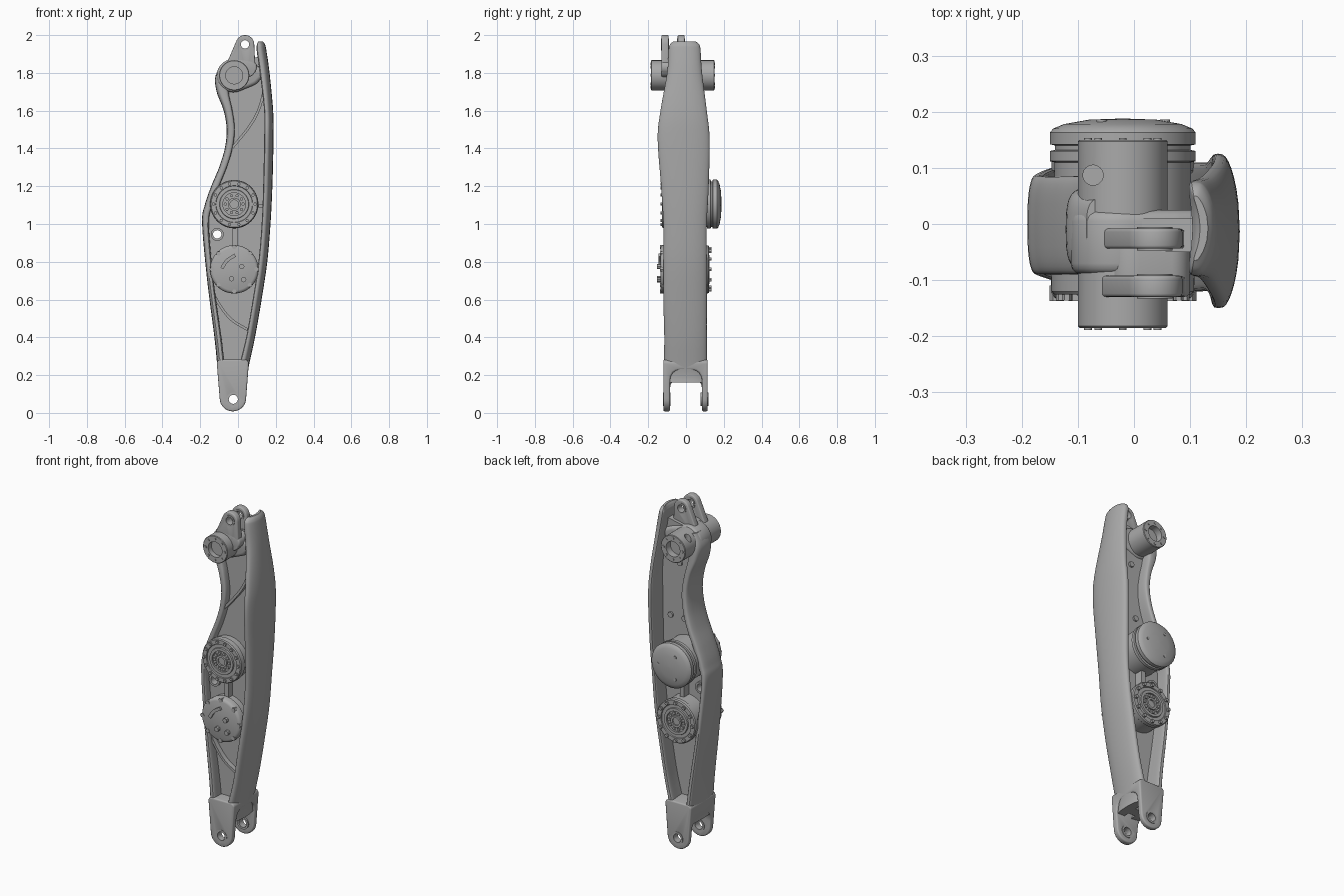
import bpy, bmesh, math
from mathutils import Vector
from mathutils.geometry import convex_hull_2d

cube = bpy.data.objects.get("Cube")
if cube:
    bpy.data.objects.remove(cube)

metal = bpy.data.materials.new("satin grey metal")
GREY = (0.4, 0.4, 0.4, 1)
metal.use_nodes = True
metal.diffuse_color = GREY
metal.node_tree.nodes["Principled BSDF"].inputs["Base Color"].default_value = GREY


def finish(name, bm):
    bmesh.ops.recalc_face_normals(bm, faces=bm.faces)
    mesh = bpy.data.meshes.new(name)
    bm.to_mesh(mesh)
    bm.free()
    mesh.materials.append(metal)
    ob = bpy.data.objects.new(name, mesh)
    bpy.context.collection.objects.link(ob)
    return ob


def skin(name, rings, closed=False):
    """Join rings of points into a tube, capped unless closed."""
    bm = bmesh.new()
    loops = [[bm.verts.new(p) for p in r] for r in rings]
    for a, b in zip(loops, loops[1:]):
        for i in range(len(a)):
            j = (i + 1) % len(a)
            bm.faces.new((a[i], a[j], b[j], b[i]))
    if not closed:
        bm.faces.new(loops[0])
        bm.faces.new(loops[-1])
    return finish(name, bm)


def prism(name, profile, y0, y1):
    return skin(name, [[(x, y, z) for x, z in profile] for y in (y0, y1)])


def circle(x, z, r, n=32):
    return [(x + r * math.cos(math.tau * i / n), z + r * math.sin(math.tau * i / n)) for i in range(n)]


def hull(*discs):
    pts = [Vector(p) for d in discs for p in circle(*d)]
    return [tuple(pts[i]) for i in convex_hull_2d(pts)]


def rod(name, x, z, r, y0, y1, n=32):
    return prism(name, circle(x, z, r, n), y0, y1)


def lathe(name, x, z, profile, n=64):
    """Revolve (radius, y) points about a y-aligned axis."""
    return skin(name, [[(px, y, pz) for px, pz in circle(x, z, r, n)] for r, y in profile])


def apply_mod(ob, kind, **settings):
    mod = ob.modifiers.new(kind.lower(), kind)
    for key, value in settings.items():
        setattr(mod, key, value)
    bpy.context.view_layer.objects.active = ob
    bpy.ops.object.modifier_apply(modifier=mod.name)


def cut(ob, cutter):
    cutter.hide_render = True
    apply_mod(ob, 'BOOLEAN', operation='DIFFERENCE', object=cutter, solver='EXACT')
    bpy.data.objects.remove(cutter)


def soften(ob, width):
    apply_mod(ob, 'BEVEL', width=width, segments=3, limit_method='ANGLE', angle_limit=math.radians(40))


def spline(rows, steps=6):
    """Smooth interpolation through rows of numbers."""
    out = []
    for i in range(len(rows) - 1):
        a, b, c, d = (Vector(rows[min(max(k, 0), len(rows) - 1)]) for k in range(i - 1, i + 3))
        for s in range(steps):
            t = s / steps
            out.append(0.5 * (2 * b + (c - a) * t + (2 * a - 5 * b + 4 * c - d) * t**2
                              + (3 * b - a - 3 * c + d) * t**3))
    return out + [Vector(rows[-1])]


def flange(name, rows, bow, power, n=32):
    """Loft a rounded bar; each row is z, outer x, inner x, front y, back y."""
    rings = []
    for z, xo, xi, y0, y1 in rows:
        ring = []
        for cx, cy in circle(0, 0, 1, n):
            u = math.copysign(abs(cx) ** power, cx)
            v = math.copysign(abs(cy) ** power, cy)
            ring.append(((xo + xi) / 2 + u * (xo - xi) / 2 - bow * v * v,
                         (y0 + y1) / 2 + v * (y1 - y0) / 2, z))
        rings.append(ring)
    return skin(name, rings)


# Side flanges of the limb
left_rows = spline([
    (.16, .05, .0, -.12, .115), (.22, .052, .005, -.118, .112), (.4, .09, .05, -.115, .11),
    (.6, .125, .085, -.12, .11), (.8, .155, .115, -.12, .11), (1.0, .172, .132, -.12, .11),
    (1.2, .182, .14, -.132, .12), (1.45, .188, .145, -.15, .125), (1.6, .186, .145, -.135, .11),
    (1.8, .167, .122, -.1, .085), (1.92, .15, .105, -.092, .077), (1.95, .143, .108, -.085, .07),
    (1.967, .132, .118, -.065, .05)])
right_rows = spline([
    (.16, -.103, -.05, -.12, .115), (.25, -.11, -.07, -.118, .112), (.4, -.125, -.088, -.112, .107),
    (.7, -.163, -.13, -.1, .1), (1.0, -.19, -.155, -.09, .088), (1.1, -.176, -.135, -.09, .085),
    (1.2, -.142, -.1, -.09, .085), (1.3, -.1, -.06, -.09, .085), (1.4, -.07, -.03, -.09, .08),
    (1.5, -.06, -.018, -.09, .075), (1.6, -.076, -.03, -.09, .07), (1.7, -.113, -.05, -.085, .065),
    (1.78, -.12, -.04, -.08, .06), (1.85, -.085, -.03, -.06, .045)])
flange("left_flange", left_rows, .016, .6)
flange("right_flange", right_rows, -.004, .5)

# Central web
mid = lambda row: ((row[1] + row[2]) / 2, row[0])
web = prism("web", [mid(r) for r in right_rows] + [mid(r) for r in reversed(left_rows) if r[0] < 1.9], -.05, .01)
cut(web, rod("cutter", -.11, .945, .022, -1, 1))
boss = rod("hole_boss", -.11, .945, .034, -.065, .025)
cut(boss, rod("cutter", -.11, .945, .022, -1, 1))

# Fork at the foot
fork = prism("fork", hull((-.027, .078, .07), (-.09, .26, .022), (.035, .26, .022)), -.12, .115)
arch = [(-.085, -.1), (-.085, .17)]
arch += [(sy * (.035 + .05 * math.cos(a)), .19 + .05 * math.sin(a))
         for sy, angles in ((-1, (.3, .8, 1.2, 1.57)), (1, (1.57, 1.2, .8, .3))) for a in angles]
arch += [(.085, .17), (.085, -.1)]
slot = skin("cutter", [[(x, y, z + dz if z > 0 else z) for y, z in arch]
                       for x, dz in ((-.15, -.075), (.12, .01))])
cut(fork, slot)
cut(fork, rod("cutter", -.025, .072, .024, -1, 1))
soften(fork, .008)
for y in (-.102, .098):
    ring = rod("pin_bush", -.025, .072, .036, y - .02, y + .02)
    cut(ring, rod("cutter", -.025, .072, .024, -1, 1))


# Curved ribs on the front of the web
def rib(name, path, width=.014, y0=-.078, y1=-.04):
    pts = spline(path)
    edge = ([], [])
    for i, p in enumerate(pts):
        d = (pts[min(i + 1, len(pts) - 1)] - pts[max(i - 1, 0)]).normalized()
        side = Vector((-d.y, d.x)) * width / 2
        edge[0].append(tuple(p + side))
        edge[1].append(tuple(p - side))
    prism(name, edge[0] + edge[1][::-1], y0, y1)


rib("upper_rib", [(-.06, 1.37), (.0, 1.44), (.07, 1.53), (.115, 1.62), (.145, 1.74)])
rib("lower_rib", [(-.13, .63), (-.09, .56), (-.03, .49), (.07, .43)])
for name, y0, y1 in (("front", -.085, -.04), ("back", 0, .06)):
    rib(name + "_hub_rib", [(-.015, .87), (-.015, 1.0)], .026, y0, y1)
    rib(name + "_side_rib", [(.09, 1.095), (.15, 1.095)], .014, y0, y1)

# Upper hub, its carrier and bolts
UX, UZ = -.02, 1.787
hub = lathe("upper_hub", UX, UZ, [
    (.001, -.155), (.045, -.155), (.045, -.185), (.077, -.185), (.08, -.182),
    (.08, .147), (.077, .15), (.045, .15), (.045, .11), (.001, .11)])
bm = bmesh.new()
bmesh.ops.create_cone(bm, cap_ends=True, segments=24, radius1=.018, radius2=.018, depth=.12)
bmesh.ops.translate(bm, verts=bm.verts, vec=(-.073, .087, 1.87))
cut(hub, finish("cutter", bm))
carrier = prism("hub_carrier", hull((-.025, 1.785, .088), (.06, 1.79, .06), (.11, 1.8, .03)), -.09, .025)
soften(carrier, .02)


def around(name, x, z, radius, count, size, y0, y1, sides=12):
    for i, (px, pz) in enumerate(circle(x, z, radius, count)):
        rod(f"{name}_{i + 1}", px, pz, size, y0, y1, sides)


around("front_bolt", UX, UZ, .062, 8, .007, -.189, -.17)
around("back_bolt", UX, UZ, .062, 8, .007, .14, .153)

# Clevis lugs at the top
base = prism("lug_base", hull((.0, 1.83, .05), (.06, 1.83, .04)), -.13, -.008)
soften(base, .01)
for name, y0, y1 in (("front_lug", -.13, -.092), ("back_lug", -.044, -.008)):
    lug = prism(name, hull((.037, 1.951, .049), (-.01, 1.84, .05), (.05, 1.82, .042)), y0, y1)
    cut(lug, rod("cutter", .037, 1.951, .022, -1, 1))
    soften(lug, .006)
    bush = rod(name + "_bush", .037, 1.951, .032, y0 - .003, y1 + .003)
    cut(bush, rod("cutter", .037, 1.951, .022, -1, 1))

# Stepped rosette shared by both drive faces: (radius, depth below the face)
ROSETTE = [(.001, .008), (.022, .008), (.022, 0), (.034, 0), (.034, .01), (.06, .01),
           (.06, 0), (.076, 0), (.078, .008), (.096, .008), (.098, .002), (.122, .002), (.127, .008)]

# Middle drive with a domed back cap
MX, MZ = -.02, 1.105
lathe("middle_drive", MX, MZ, [(r, -.128 + d) for r, d in ROSETTE] + [
    (.128, -.09), (.122, -.085), (.122, .11), (.13, .112), (.13, .13), (.121, .132), (.121, .14),
    (.13, .142), (.13, .163), (.124, .17), (.105, .178), (.06, .186), (.001, .188)])
around("middle_tooth", MX, MZ, .047, 10, .009, -.126, -.11, 6)
around("middle_bolt", MX, MZ, .11, 14, .009, -.136, -.12, 6)
around("cap_screw", MX, MZ, .075, 3, .009, .17, .186)

# Lower drive with a flat front cover
LX, LZ = -.02, .76
lathe("lower_drive", LX, LZ, [
    (.001, -.135), (.112, -.135), (.122, -.131), (.128, -.122), (.128, -.09), (.122, -.085), (.122, .09),
    (.127, .095)] + [(r, .125 - d) for r, d in reversed(ROSETTE)])
around("lower_tooth", LX, LZ, .047, 10, .009, .11, .123, 6)
around("lower_bolt", LX, LZ, .11, 12, .01, .115, .136, 6)
around("cover_clip", LX, LZ, .118, 8, .013, -.137, -.11, 6)
for x, z in ((.02, .775), (-.035, .71), (.03, .705)):
    rod("cover_stud", x, z, .014, -.153, -.13, 8)
rib("cover_bar", [(-.085, .765), (-.06, .805), (-.015, .835)], .018, -.146, -.13)

# Small screws on the back of the web
for x, z in ((-.0, 1.32), (.09, 1.32), (.03, 1.64)):
    rod("web_screw", x, z, .016, 0, .02, 16)

# Smooth shading with sharp edges kept
bpy.ops.object.select_all(action='DESELECT')
for ob in bpy.context.collection.objects:
    if ob.type == 'MESH':
        ob.select_set(True)
        bpy.context.view_layer.objects.active = ob
bpy.ops.object.shade_smooth_by_angle(angle=math.radians(35))
